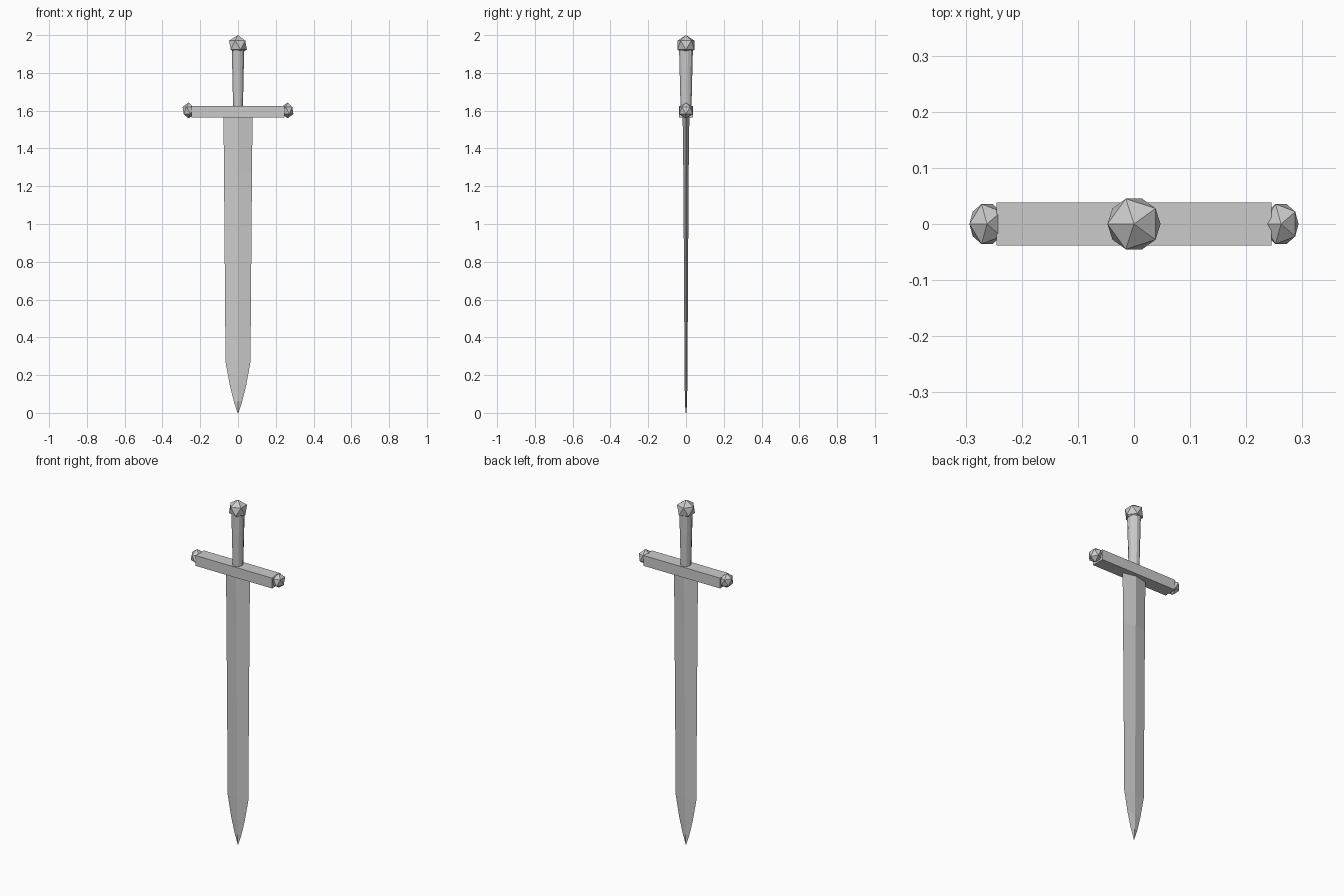
import bpy, bmesh, math

cube = bpy.data.objects.get("Cube")
if cube:
    bpy.data.objects.remove(cube, do_unlink=True)

GREY = (0.6, 0.6, 0.6, 1)
steel = bpy.data.materials.new("grey_steel")
steel.use_nodes = True
steel.diffuse_color = GREY
steel.node_tree.nodes["Principled BSDF"].inputs["Base Color"].default_value = GREY


def finish(name, bm):
    """Turn a bmesh into a flat shaded object."""
    bmesh.ops.recalc_face_normals(bm, faces=bm.faces)
    mesh = bpy.data.meshes.new(name)
    bm.to_mesh(mesh)
    bm.free()
    mesh.materials.append(steel)
    obj = bpy.data.objects.new(name, mesh)
    bpy.context.collection.objects.link(obj)


def loft(name, sections, sides, turn=0):
    """Join elliptical rings given as (z, half width x, half depth y)."""
    bm = bmesh.new()
    rings = []
    for z, rx, ry in sections:
        angles = [turn + math.tau * i / sides for i in range(sides)]
        rings.append([bm.verts.new((rx * math.cos(a), ry * math.sin(a), z)) for a in angles])
    for low, high in zip(rings, rings[1:]):
        for i in range(sides):
            j = (i + 1) % sides
            bm.faces.new((low[i], low[j], high[j], high[i]))
    bm.faces.new(rings[0])
    bm.faces.new(rings[-1])
    finish(name, bm)


def knob(name, centre, radii):
    """Twenty-sided ball with one corner pointing up."""
    bm = bmesh.new()
    bmesh.ops.create_icosphere(bm, subdivisions=1, radius=1)
    for v in bm.verts:
        # half turn about z, then stretch and place
        v.co = (centre[0] - v.co.x * radii[0],
                centre[1] - v.co.y * radii[1],
                centre[2] + v.co.z * radii[2])
    finish(name, bm)


# Blade: diamond section, narrowing to a curved point
loft("blade", [(0, 0.002, 0.002), (0.06, 0.022, 0.006), (0.15, 0.044, 0.007),
               (0.27, 0.066, 0.008), (1.27, 0.074, 0.014), (1.58, 0.077, 0.018)], 4)

# Crossguard bar
bm = bmesh.new()
bmesh.ops.create_cube(bm, size=1)
for v in bm.verts:
    v.co = (v.co.x * 0.49, v.co.y * 0.076, v.co.z * 0.06 + 1.595)
finish("crossguard", bm)

# Knobs at both ends of the guard
for side, x in (("left", 0.262), ("right", -0.262)):
    knob(side + "_guard_knob", (x, 0, 1.601), (0.035, 0.042, 0.042))

# Grip flaring towards the pommel
loft("grip", [(1.62, 0.027, 0.030), (1.93, 0.034, 0.038)], 12, math.pi / 12)

knob("pommel", (0, 0, 1.947), (0.053, 0.053, 0.053))
